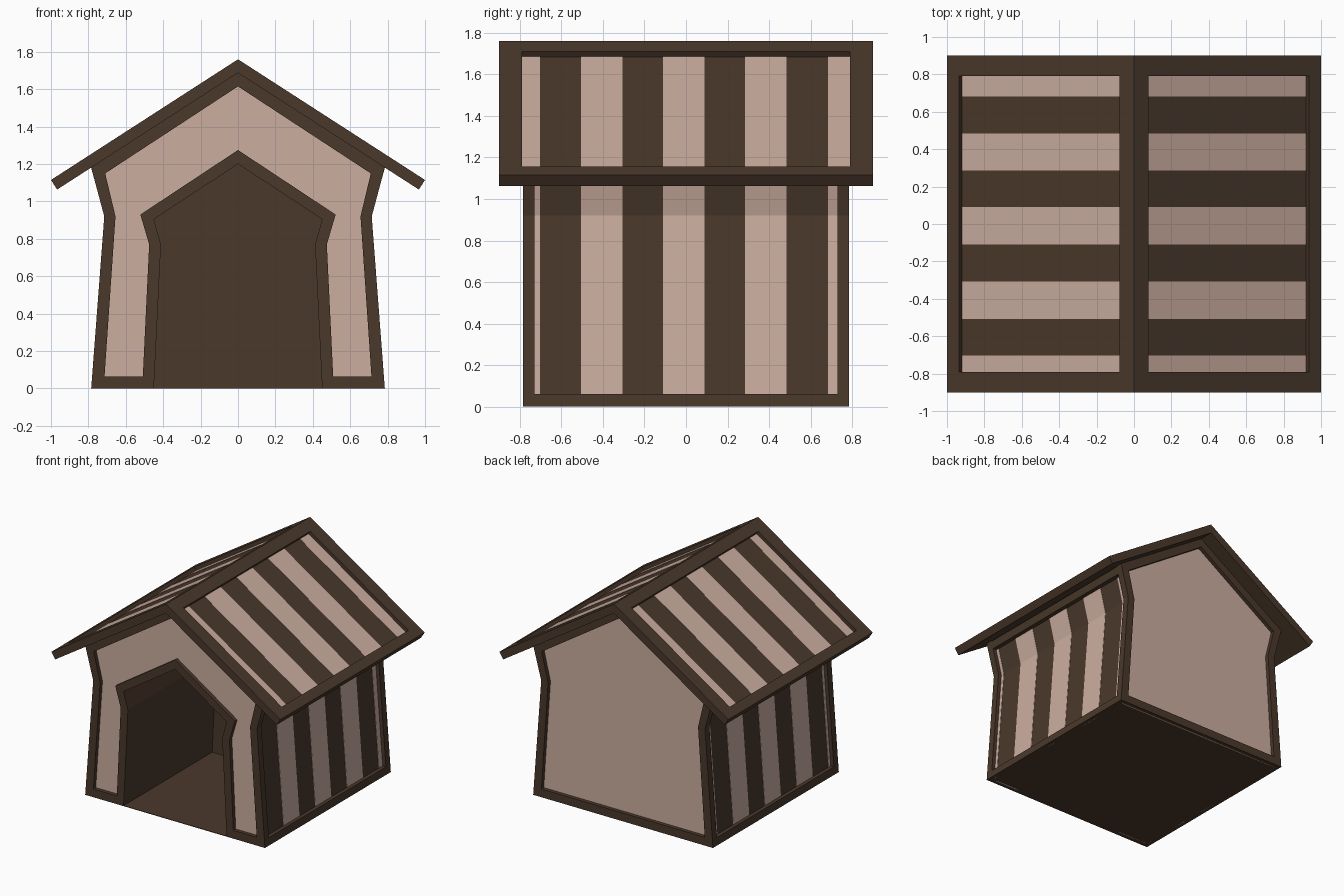
import bpy, bmesh, math

if "Cube" in bpy.data.objects:
    bpy.data.objects.remove(bpy.data.objects["Cube"])

def material(name, rgb):
    m = bpy.data.materials.new(name)
    m.diffuse_color = (*rgb, 1)
    m.use_nodes = True
    m.node_tree.nodes["Principled BSDF"].inputs["Base Color"].default_value = m.diffuse_color
    return m

BROWN = material("dark_wood", (0.068, 0.040, 0.024))
CREAM = material("pale_panel", (0.60, 0.42, 0.35))

def prism(name, profiles, spans, mat):
    """Extrude each (x, z) profile along each (y0, y1) span into one object."""
    bm = bmesh.new()
    for y0, y1 in spans:
        for prof in profiles:
            a = [bm.verts.new((x, y0, z)) for x, z in prof]
            b = [bm.verts.new((x, y1, z)) for x, z in prof]
            bm.faces.new(a)
            bm.faces.new(b[::-1])
            n = len(a)
            for i in range(n):
                bm.faces.new((a[i], b[i], b[(i + 1) % n], a[(i + 1) % n]))
    bmesh.ops.recalc_face_normals(bm, faces=bm.faces)
    me = bpy.data.meshes.new(name)
    bm.to_mesh(me)
    bm.free()
    me.materials.append(mat)
    ob = bpy.data.objects.new(name, me)
    bpy.context.collection.objects.link(ob)
    return ob

def flip(p):
    return [(-x, z) for x, z in p]

def both(p):
    return [p, flip(p)]

def full(half):
    """Right half path ending at x = 0 -> whole path, right foot to left foot."""
    return half + flip(half[:-1])[::-1]

def band(outer, inner):
    return full(outer) + full(inner)[::-1]

# Roof geometry: x measured along the top surface, d = depth below it
TOP, SLOPE, THICK, REC = 1.76, 0.645, 0.061, 0.03
ang = math.atan(SLOPE)
S, C = math.sin(ang), math.cos(ang)

def rp(x, d):
    return (x - d * S, TOP - SLOPE * x - d * C)

def ridge(d):
    return (0, TOP - d / C)

def under(x):
    return TOP - THICK / C - SLOPE * x

def wall(d):
    """Right side wall line, moved inward by d."""
    return [(0.785 - d, 0), (0.715 - d, 0.92), (0.785 - d, under(0.785 - d))]

def wall_x(z):
    return 0.785 - 0.07 * z / 0.92 if z < 0.92 else 0.715 + 0.07 * (z - 0.92) / 0.26

def house(d):
    return wall(d) + [(0, under(0))]

door_in = [(0.45, 0), (0.412, 0.77), (0.45, 0.905), (0, 1.20)]
door_out = [(0.512, 0), (0.475, 0.77), (0.522, 0.93), (0, 1.275)]
door_mid = [((a + c) / 2, (b + d) / 2) for (a, b), (c, d) in zip(door_in, door_out)]
frame_in = [(0.718, 0), (0.655, 0.92), (0.71, 1.15), (0, 1.615)]

# Body: hollow front part, solid rear part, thin floor
prism("body_front", [band(house(0.03), door_in)], [(-0.745, 0.32)], BROWN)
prism("body_rear", [full(house(0.03))], [(0.32, 0.745)], BROWN)
prism("floor", [[(-0.46, 0), (0.46, 0), (0.46, 0.004), (-0.46, 0.004)]], [(-0.785, 0.33)], BROWN)

# Recessed pale panels on front and back
prism("front_panel", [band(house(0.04), door_mid)], [(-0.755, -0.744)], CREAM)
prism("back_panel", [full(house(0.04))], [(0.744, 0.755)], CREAM)

# Raised frames on front and back
prism("end_frame", [band(house(0), frame_in)], [(-0.785, -0.73), (0.73, 0.785)], BROWN)
prism("door_frame", [band(door_out, door_in)], [(-0.785, -0.74)], BROWN)
prism("front_sill", both([(0.48, 0), (0.74, 0), (0.74, 0.065), (0.48, 0.065)]),
      [(-0.785, -0.74)], BROWN)
prism("back_sill", [[(-0.74, 0), (0.74, 0), (0.74, 0.065), (-0.74, 0.065)]],
      [(0.74, 0.785)], BROWN)

# Side wall rails at the bottom and under the roof
def rail(z0, z1):
    return [(wall_x(z0), z0), (wall_x(z1), z1), (wall_x(z1) - 0.04, z1), (wall_x(z0) - 0.04, z0)]

prism("side_rail", both(rail(0, 0.06)) + both(rail(1.12, 1.177)), [(-0.73, 0.73)], BROWN)

# Pale stripes, shared spacing for walls and roof
def stripes(limit):
    mids = [-0.803, -0.407, -0.01, 0.385, 0.783]
    return [(max(m - 0.1, -limit), min(m + 0.1, limit)) for m in mids]

prism("side_stripes", both(wall(0.028) + wall(0.034)[::-1]), stripes(0.73), CREAM)

# Roof: recessed slab, raised border all round, stripes in the recess
def chevron(d0, d1):
    return band([rp(1, d0), ridge(d0)], [rp(1, d1), ridge(d1)])

X0, X1 = 0.078, 0.935
prism("roof_slab", [chevron(REC, THICK)], [(-0.79, 0.79)], BROWN)
prism("roof_gable_border", [chevron(0, THICK)], [(-0.9, -0.79), (0.79, 0.9)], BROWN)
prism("roof_ridge_border", [band([rp(X0, 0), ridge(0)], [rp(X0, REC), ridge(REC)])],
      [(-0.79, 0.79)], BROWN)
prism("roof_eave_border", both([rp(X1, 0), rp(1, 0), rp(1, REC), rp(X1, REC)]),
      [(-0.79, 0.79)], BROWN)
prism("roof_stripes", both([rp(X0, REC - 0.002), rp(X1, REC - 0.002),
                            rp(X1, REC + 0.002), rp(X0, REC + 0.002)]),
      stripes(0.79), CREAM)
